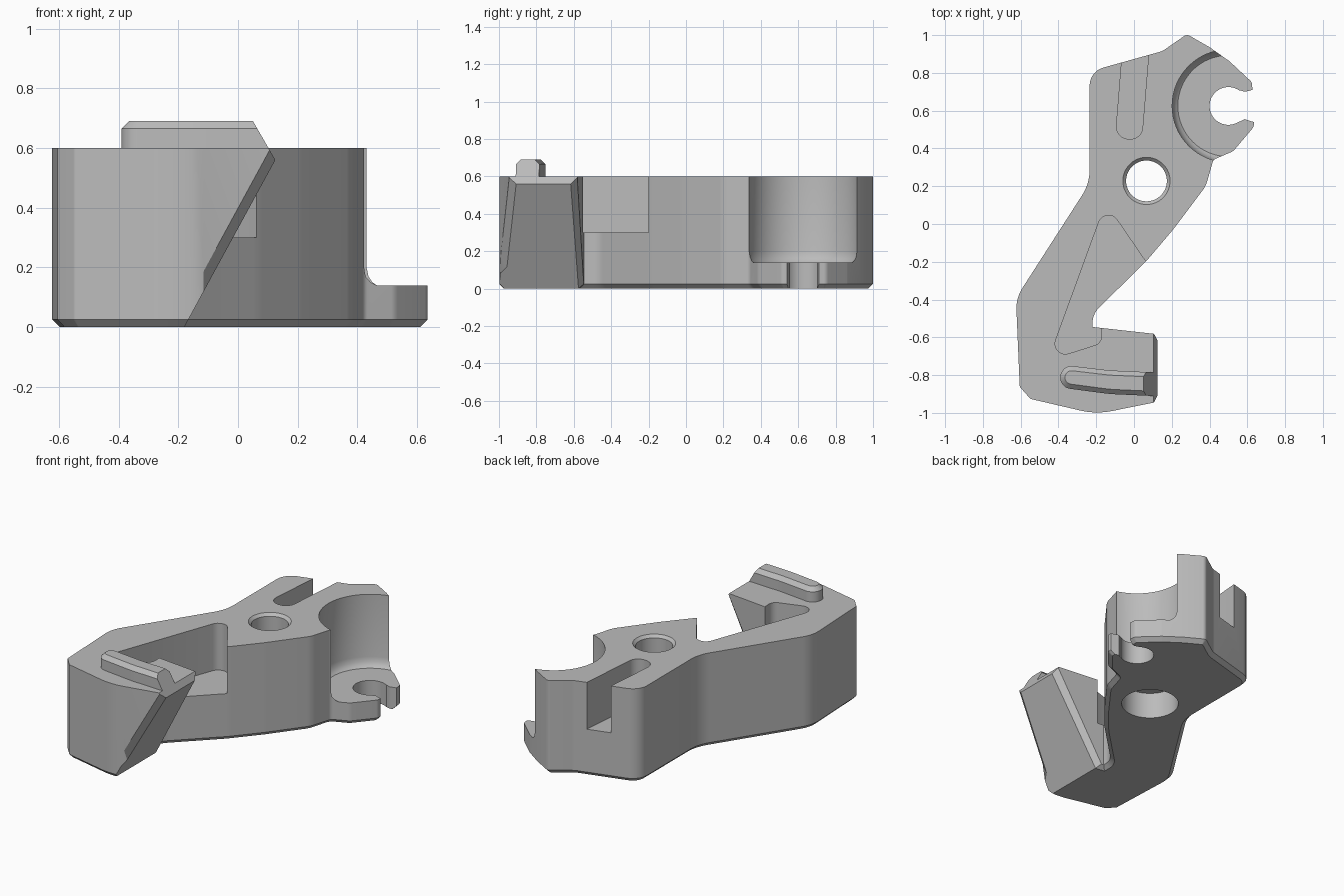
import bpy, bmesh, math
from mathutils import Vector

cube = bpy.data.objects.get("Cube")
if cube:
    bpy.data.objects.remove(cube, do_unlink=True)

grey = bpy.data.materials.new("plain grey")
grey.use_nodes = True
grey.diffuse_color = (0.5, 0.5, 0.5, 1)
grey.node_tree.nodes["Principled BSDF"].inputs["Base Color"].default_value = (0.5, 0.5, 0.5, 1)


def rounded(corners, steps=8):
    """Counter-clockwise outline from (x, y, corner radius) entries."""
    out = []
    for i, (x, y, r) in enumerate(corners):
        p = Vector((x, y))
        a = (Vector(corners[i - 1][:2]) - p).normalized()
        b = (Vector(corners[(i + 1) % len(corners)][:2]) - p).normalized()
        if r == 0:
            out.append(p)
            continue
        half = a.angle(b) / 2
        centre = p + (a + b).normalized() * (r / math.sin(half))
        start = p + a * (r / math.tan(half)) - centre
        end = p + b * (r / math.tan(half)) - centre
        for k in range(steps + 1):
            t = k / steps
            sweep = math.pi - 2 * half
            out.append(centre + (start * math.sin((1 - t) * sweep)
                                 + end * math.sin(t * sweep)) / math.sin(sweep))
    return out


def inset(loop, d):
    """Move every edge of the outline inward by d."""
    out = []
    for i, p in enumerate(loop):
        e1 = (p - loop[i - 1]).normalized()
        e2 = (loop[(i + 1) % len(loop)] - p).normalized()
        n1, n2 = Vector((-e1.y, e1.x)), Vector((-e2.y, e2.x))
        out.append(p + (n1 + n2) * (d / (1 + n1.dot(n2))))
    return out


def circle(x, y, r, n=64):
    return [Vector((x + r * math.cos(math.tau * k / n), y + r * math.sin(math.tau * k / n)))
            for k in range(n)]


def loft(name, layers):
    """Solid through stacked outlines given as (z, outline)."""
    bm = bmesh.new()
    rings = [[bm.verts.new((p[0], p[1], z)) for p in loop] for z, loop in layers]
    for lo, hi in zip(rings, rings[1:]):
        for i in range(len(lo)):
            bm.faces.new((lo[i - 1], lo[i], hi[i], hi[i - 1]))
    bm.faces.new(rings[0])
    bm.faces.new(rings[-1])
    bmesh.ops.recalc_face_normals(bm, faces=bm.faces)
    mesh = bpy.data.meshes.new(name)
    bm.to_mesh(mesh)
    bm.free()
    mesh.materials.append(grey)
    ob = bpy.data.objects.new(name, mesh)
    bpy.context.collection.objects.link(ob)
    return ob


def activate(ob):
    bpy.ops.object.select_all(action='DESELECT')
    ob.select_set(True)
    bpy.context.view_layer.objects.active = ob


def cut(ob, cutter):
    cutter.hide_render = True
    mod = ob.modifiers.new("cut", 'BOOLEAN')
    mod.operation, mod.solver, mod.object = 'DIFFERENCE', 'EXACT', cutter
    activate(ob)
    bpy.ops.object.modifier_apply(modifier=mod.name)


# Main lever body with a chamfered lower rim
outline = rounded([
    (.28, 1.005, .03), (.15, .915, .1), (-.235, .808, .1), (-.235, .214, .25),
    (-.625, -.392, .2), (-.605, -.862, .02), (-.548, -.926, .02), (-.2, -1.007, .4),
    (.2, -.926, 0), (.2, -.592, 0), (-.22, -.545, 0), (-.22, -.477, .12),
    (.066, -.196, .5), (.21, -.026, .5), (.38, .2, .15), (.42, .34, .03),
    (.525, .385, .06), (.635, .515, .035), (.625, .75, .035), (.505, .862, .06),
    (.4, .936, 0)])
body = loft("lever_body", [(0, inset(outline, .025)), (.025, outline), (.6, outline)])

# Raised rail on the lower arm
rail_outline = rounded([
    (-.385, -.745, .06), (-.395, -.865, .06), (-.13, -.9, .8),
    (.2, -.915, 0), (.2, -.79, 0), (-.13, -.775, .8)])
rail = loft("top_rail", [(.6, rail_outline), (.665, rail_outline), (.69, inset(rail_outline, .025))])

# Round seat above the hook, with a fillet at its floor
hx, hy = .5, .625
cutters = [loft("seat_cutter", [(.14, circle(hx, hy, .268)), (.15, circle(hx, hy, .28)),
                                (.17, circle(hx, hy, .292)), (.2, circle(hx, hy, .298)),
                                (.7, circle(hx, hy, .298))])]

# Hook opening
hook_hole = circle(hx, hy, .1)
throat = [Vector(p) for p in ((.5, .56), (.56, .542), (.585, .555), (.61, .547), (.7, .52),
                              (.7, .735), (.61, .705), (.585, .7), (.56, .708), (.5, .69))]
cutters += [loft("hook_cutter", [(-.1, hook_hole), (.3, hook_hole)]),
            loft("throat_cutter", [(-.1, throat), (.3, throat)])]

# Pivot hole: chamfered top, wide counterbore underneath
px, py = .066, .228
cutters.append(loft("pivot_cutter", [
    (-.1, circle(px, py, .17)), (.17, circle(px, py, .17)), (.171, circle(px, py, .108)),
    (.583, circle(px, py, .108)), (.6, circle(px, py, .125)), (.7, circle(px, py, .125))]))

# Slot open to the back
slot = rounded([(.09, 1.05, 0), (-.05, 1.05, 0), (-.098, .455, .064), (.04, .445, .064)])
cutters.append(loft("slot_cutter", [(.3, slot), (.7, slot)]))

# Triangular pocket open to the inner side
pocket = rounded([
    (-.15, .11, .055), (-.453, -.72, .055), (-.17, -.63, .05), (-.175, -.535, 0),
    (.1, -.5, 0), (.2, -.4, 0)])
cutters.append(loft("pocket_cutter", [(.3, pocket), (.7, pocket)]))

# Slanted end of the arm
wedge = loft("wedge_cutter", [(-.52, [(-.2345, -.1), (.5, -.1), (.5, .72), (.033, .72), (.125, .56)]),
                              (-1.1, [(-.2345, -.1), (.5, -.1), (.5, .72), (.033, .72), (.125, .56)])])
for v in wedge.data.vertices:
    v.co = (v.co.x, v.co.z, v.co.y)
wedge.data.flip_normals()
bpy.context.view_layer.update()

for c in cutters + [wedge]:
    cut(body, c)
cut(rail, wedge)
for c in cutters + [wedge]:
    bpy.data.objects.remove(c, do_unlink=True)

# Chamfer both long sides of the slanted end
bm = bmesh.new()
bm.from_mesh(body.data)
slant = Vector((.878, 0, -.478))
edges = set()
for f in bm.faces:
    if f.normal.dot(slant) > .998 and f.calc_center_median().y < -.55:
        for e in f.edges:
            d = (e.verts[0].co - e.verts[1].co).normalized()
            if abs(d.z) > .6 and e.calc_length() > .2:
                edges.add(e)
bmesh.ops.bevel(bm, geom=list(edges), offset=.033, segments=1, affect='EDGES')
bm.to_mesh(body.data)
bm.free()

for ob in (body, rail):
    activate(ob)
    bpy.ops.object.shade_smooth_by_angle(angle=math.radians(25))
